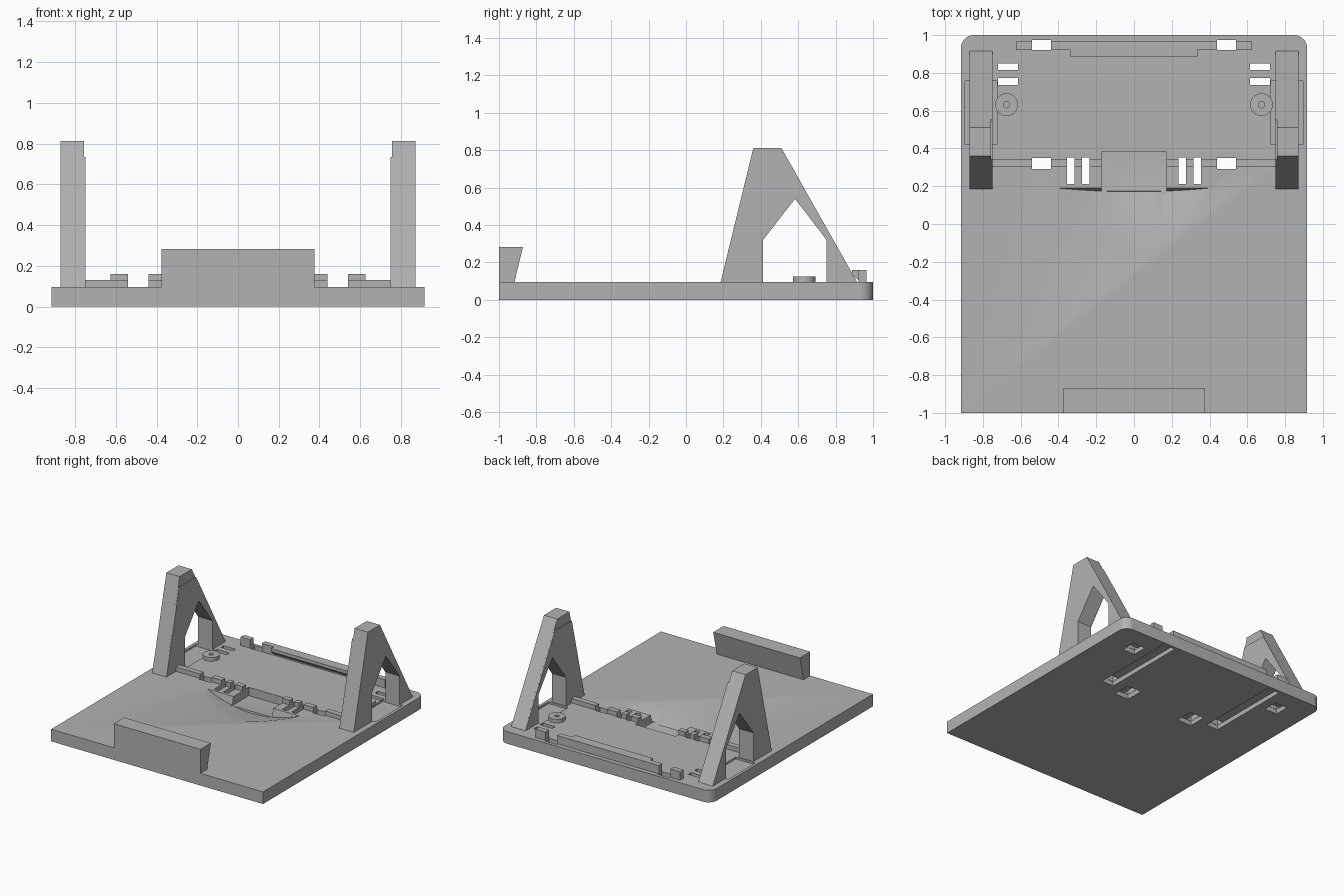
import bpy, bmesh, math
from mathutils import Vector, Matrix

if "Cube" in bpy.data.objects:
    bpy.data.objects.remove(bpy.data.objects["Cube"])

grey = bpy.data.materials.new("plain_grey")
grey.diffuse_color = (0.45, 0.45, 0.45, 1)
grey.use_nodes = True
grey.node_tree.nodes["Principled BSDF"].inputs["Base Color"].default_value = grey.diffuse_color
TOP = 0.095


def finish(name, bm):
    bmesh.ops.recalc_face_normals(bm, faces=bm.faces)
    me = bpy.data.meshes.new(name)
    bm.to_mesh(me)
    bm.free()
    me.materials.append(grey)
    ob = bpy.data.objects.new(name, me)
    bpy.context.collection.objects.link(ob)
    return ob


def box(name, x0, x1, y0, y1, z0, z1):
    bm = bmesh.new()
    bmesh.ops.create_cube(bm, size=1)
    for v in bm.verts:
        v.co = ((x0 + x1) / 2 + v.co.x * (x1 - x0),
                (y0 + y1) / 2 + v.co.y * (y1 - y0),
                (z0 + z1) / 2 + v.co.z * (z1 - z0))
    return finish(name, bm)


def side_profile(name, pts, x0, x1):
    """Extrude a (y, z) outline along x."""
    bm = bmesh.new()
    f = bm.faces.new([bm.verts.new((x0, y, z)) for y, z in pts])
    r = bmesh.ops.extrude_face_region(bm, geom=[f])
    for v in r["geom"]:
        if isinstance(v, bmesh.types.BMVert):
            v.co.x = x1
    return finish(name, bm)


def cylinder(name, radius, depth, matrix, seg=32):
    bm = bmesh.new()
    bmesh.ops.create_cone(bm, cap_ends=True, segments=seg, radius1=radius,
                          radius2=radius, depth=depth, matrix=matrix)
    return finish(name, bm)


def cut(target, cutter):
    m = target.modifiers.new("cut", 'BOOLEAN')
    m.operation, m.solver, m.object = 'DIFFERENCE', 'EXACT', cutter
    bpy.context.view_layer.objects.active = target
    bpy.ops.object.modifier_apply(modifier=m.name)
    bpy.data.objects.remove(cutter)


def smooth(ob):
    bpy.ops.object.select_all(action='DESELECT')
    ob.select_set(True)
    bpy.context.view_layer.objects.active = ob
    bpy.ops.object.shade_smooth_by_angle(angle=math.radians(25))


# base plate with rounded rear corners
W, R = 0.917, 0.07
outline = [(-W, -1), (W, -1)]
for cx, start in ((W - R, 0), (R - W, 90)):
    for i in range(9):
        a = math.radians(start + i * 90 / 8)
        outline.append((cx + R * math.cos(a), 1 - R + R * math.sin(a)))
bm = bmesh.new()
face = bm.faces.new([bm.verts.new((x, y, 0)) for x, y in outline])
ext = bmesh.ops.extrude_face_region(bm, geom=[face])
for v in ext["geom"]:
    if isinstance(v, bmesh.types.BMVert):
        v.co.z = TOP
base = finish("base_plate", bm)

# finger scoop: shallow tilted cylinder ending in a leaning wall
tilt = math.atan(0.245)
axis = Vector((0, -math.cos(tilt), math.sin(tilt)))
up = Vector((0, math.sin(tilt), math.cos(tilt)))
rad, length = 1.04, 0.8
centre = Vector((0, 0.19, TOP)) + up * (rad - 0.08) + axis * length / 2
mat = Matrix.Translation(centre) @ axis.to_track_quat('Z', 'Y').to_matrix().to_4x4()
cut(base, cylinder("scoop_cutter", rad, length, mat, 128))
cut(base, box("notch_cutter", -0.172, 0.172, 0.16, 0.38, 0.03, 0.2))

# strap slots, underside channels and shallow foot recesses
through = [(0.44, 0.54, 0.29, 0.35), (0.44, 0.54, 0.922, 0.975),
           (0.615, 0.72, 0.815, 0.85), (0.615, 0.72, 0.737, 0.772),
           (0.235, 0.275, 0.213, 0.352), (0.315, 0.355, 0.213, 0.352)]
under = [(0.438, 0.542, 0.288, 0.977), (0.613, 0.722, 0.735, 0.852),
         (0.233, 0.357, 0.211, 0.354)]
for s in (-1, 1):
    for group, z0, z1 in ((through, -0.1, 0.2), (under, -0.1, 0.035),
                          ([(0.725, 0.895, 0.42, 0.757)], 0.08, 0.2)):
        for x0, x1, y0, y1 in group:
            a, b = sorted((s * x0, s * x1))
            cut(base, box("slot_cutter", a, b, y0, y1, z0, z1))
smooth(base)

# front retaining lip
side_profile("front_lip", [(-1, TOP), (-0.917, TOP), (-0.872, 0.283), (-1, 0.283)],
             -0.375, 0.375)

# rear rail and its overhanging hook
box("rear_rail", -0.44, 0.44, 0.922, 0.965, TOP, 0.16)
side_profile("rear_hook", [(0.922, 0.16), (0.888, 0.16), (0.888, 0.135), (0.922, 0.105)],
             -0.337, 0.337)

# A-shaped support: outline with an arched opening
opening = [(0.752, 0.08), (0.752, 0.32), (0.583, 0.54), (0.412, 0.32), (0.412, 0.08)]
arm = [(0.185, TOP), (0.36, 0.812), (0.51, 0.812), (0.915, TOP),
       (0.752, TOP)] + opening[1:4] + [(0.412, TOP)]
lining = [(0.185, TOP), (0.342, 0.735), (0.553, 0.735), (0.915, TOP),
          (0.752, TOP)] + opening[1:4] + [(0.412, TOP)]

for s, side in ((-1, "left"), (1, "right")):
    side_profile(side + "_support", arm, s * 0.757, s * 0.872)
    side_profile(side + "_support_lining", lining, s * 0.748, s * 0.757)
    # rear block beside the strap hole
    a, b = sorted((s * 0.54, s * 0.625))
    box(side + "_rear_block", a, b, 0.922, 0.965, TOP, 0.16)
    # front rail, broken by the slots
    for i, (x0, x1) in enumerate(((0.172, 0.235), (0.275, 0.315),
                                  (0.355, 0.44), (0.54, 0.75))):
        a, b = sorted((s * x0, s * x1))
        box(f"{side}_front_rail_{i}", a, b, 0.303, 0.345, TOP, 0.13)
    # round boss with a small pilot hole
    pos = Matrix.Translation((s * 0.675, 0.632, 0.109))
    boss = cylinder(side + "_boss", 0.06, 0.03, pos)
    cut(boss, cylinder("pilot_cutter", 0.017, 0.1, pos, 16))
    smooth(boss)
